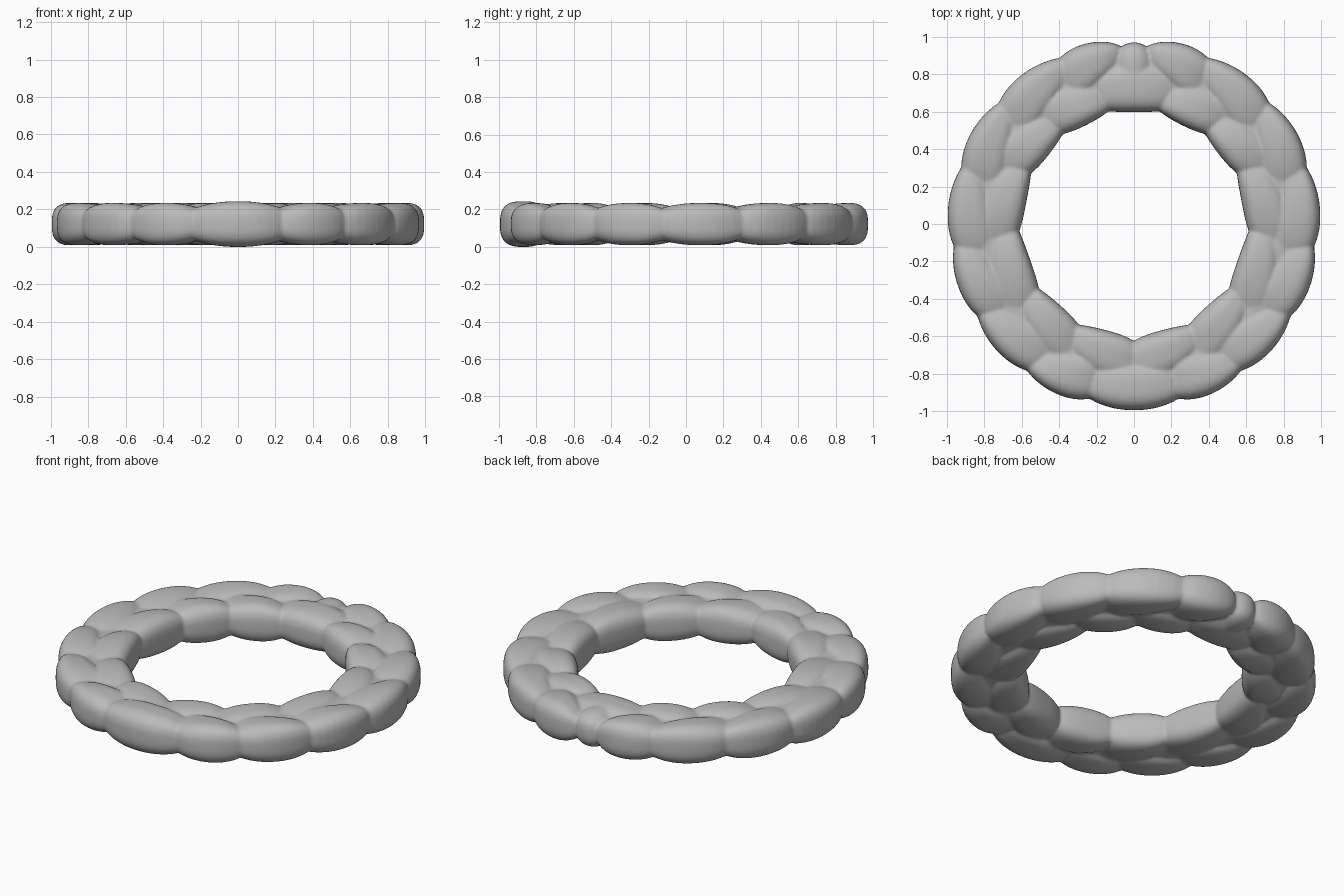
import bpy
import bmesh
from math import radians, cos, sin, copysign

cube = bpy.data.objects.get("Cube")
if cube:
    bpy.data.objects.remove(cube)

MID_Z = 0.121      # middle height of the ring
OVERLAP = 1.5      # how far each lobe tucks under its neighbours
TAPER = 2.1        # lengthwise roundness, low values give pointed tips
BOXY = 2.9         # cross-section fullness

grey = bpy.data.materials.new("warm_grey")
grey.use_nodes = True
colour = (0.5, 0.5, 0.5, 1)
grey.diffuse_color = colour
grey.node_tree.nodes["Principled BSDF"].inputs["Base Color"].default_value = colour

bm = bmesh.new()


def add_lobe(start, end, radius, width, tilt, height=0.112, side=1):
    """A pillow bent around the ring; its edge facing the valley drifts by tilt."""
    mid = radians((start + end) / 2)
    half = radians((start - end) / 2) * OVERLAP
    verts = bmesh.ops.create_uvsphere(bm, u_segments=40, v_segments=24, radius=1)["verts"]
    for v in verts:
        cross = (abs(v.co.y) ** BOXY + abs(v.co.z) ** BOXY) ** (1 / BOXY)
        norm = (abs(v.co.x) ** TAPER + cross ** TAPER) ** (1 / TAPER)
        along, across, up = v.co / norm
        angle = mid - along * half
        inward = across * copysign(1, tilt) if tilt else 0
        r = radius + across * width + tilt * along * (0.6 + 0.5 * inward)
        # The tip rides high, the tail and the valley edge sink
        lean = 1 - 0.06 * along - 0.06 * inward if tilt else 1
        v.co = (side * r * cos(angle), r * sin(angle), MID_Z + up * height * lean)


# Outer strand: tips at the back, tails slipping inward toward the front
outer = [82.5, 64.5, 40, 16.3, -9, -32.4, -55.6, -76.3]
# Inner strand
inner = [75, 50, 24.5, -5.5, -36, -63, -90]
for side in (1, -1):
    for a, b in zip(outer, outer[1:]):
        add_lobe(a, b, 0.872, 0.125, -0.07, side=side)
    for a, b in zip(inner, inner[1:]):
        add_lobe(a, b, 0.709, 0.122, 0.06, side=side)

# Single lobes on the centre line: front outer, back inner, back neck
add_lobe(-76.3, -103.7, 0.87, 0.125, 0, height=0.122)
add_lobe(105, 75, 0.73, 0.133, 0)
add_lobe(95, 85, 0.82, 0.15, 0, height=0.105)

# Hidden core that fills the grooves between the lobes
rings, sides = 96, 16
loops = []
for i in range(rings):
    a = radians(360 * i / rings)
    loop = []
    for j in range(sides):
        b = radians(360 * j / sides)
        r = 0.79 + 0.145 * cos(b)
        loop.append(bm.verts.new((r * cos(a), r * sin(a), MID_Z + 0.085 * sin(b))))
    loops.append(loop)
for i in range(rings):
    p, q = loops[i], loops[(i + 1) % rings]
    for j in range(sides):
        k = (j + 1) % sides
        bm.faces.new((p[j], q[j], q[k], p[k]))

bmesh.ops.recalc_face_normals(bm, faces=bm.faces)
mesh = bpy.data.meshes.new("braided_ring")
bm.to_mesh(mesh)
bm.free()
mesh.materials.append(grey)
ring = bpy.data.objects.new("braided_ring", mesh)
bpy.context.collection.objects.link(ring)

# Fuse the lobes into one soft skin
remesh = ring.modifiers.new("fuse", "REMESH")
remesh.mode = "VOXEL"
remesh.voxel_size = 0.01
remesh.use_smooth_shade = True
soften = ring.modifiers.new("soften", "SMOOTH")
soften.factor = 0.5
soften.iterations = 3
